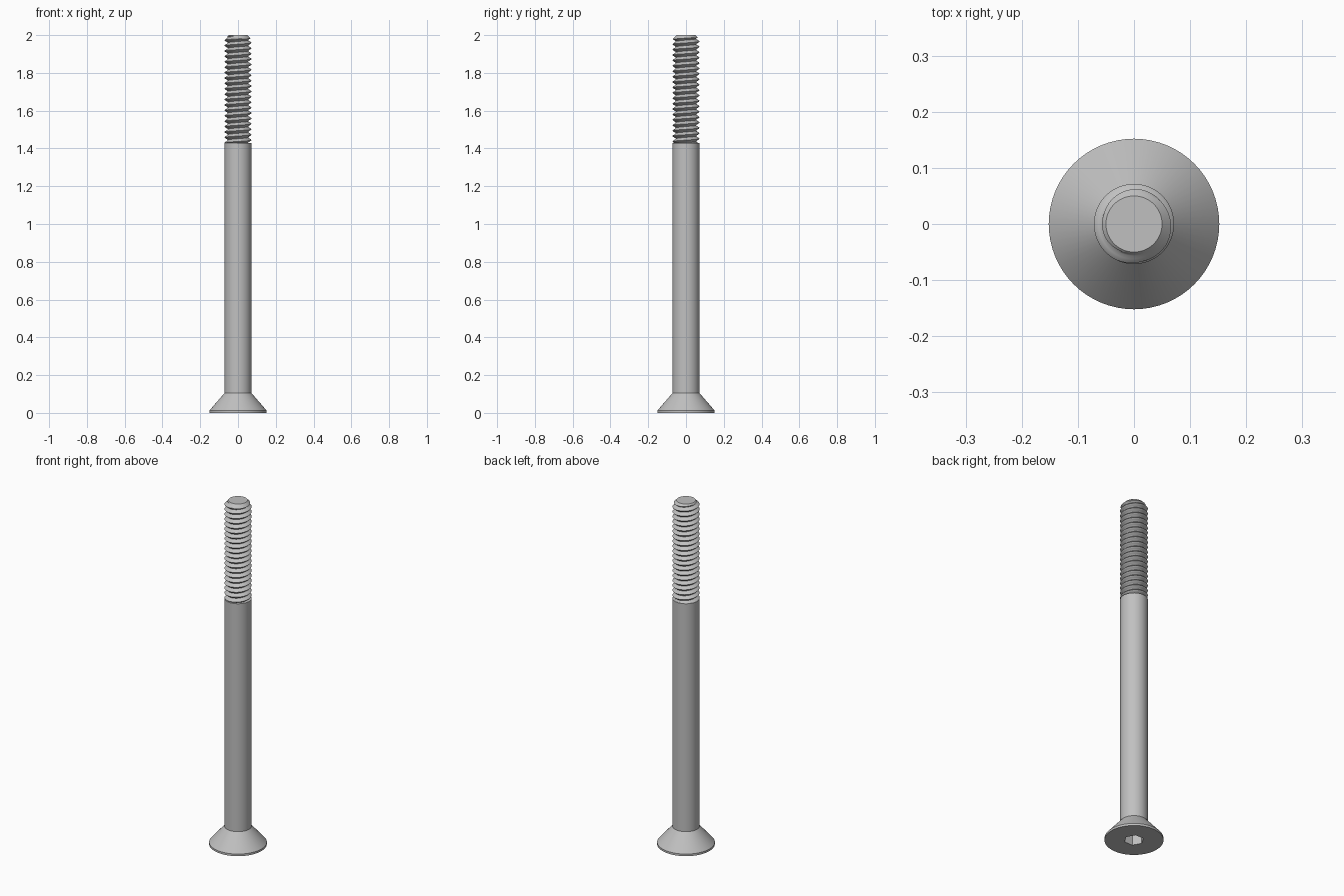
import bpy
import bmesh
from math import sin, cos, pi, tau, radians

cube = bpy.data.objects.get("Cube")
if cube:
    bpy.data.objects.remove(cube, do_unlink=True)

SEGMENTS = 64
SHANK_R = 0.0715
SHANK_TOP = 1.43
TOP = 2.0
PITCH = 0.0286
ROOT_R = 0.054
TIP_R = 0.05

steel = bpy.data.materials.new("grey steel")
steel.use_nodes = True
steel.diffuse_color = (0.53, 0.53, 0.53, 1)
steel.node_tree.nodes["Principled BSDF"].inputs["Base Color"].default_value = (0.53, 0.53, 0.53, 1)


def finish(bm, name):
    bmesh.ops.recalc_face_normals(bm, faces=bm.faces)
    mesh = bpy.data.meshes.new(name)
    bm.to_mesh(mesh)
    bm.free()
    mesh.materials.append(steel)
    obj = bpy.data.objects.new(name, mesh)
    bpy.context.collection.objects.link(obj)
    bpy.ops.object.select_all(action="DESELECT")
    obj.select_set(True)
    bpy.context.view_layer.objects.active = obj
    bpy.ops.object.shade_smooth_by_angle(angle=radians(30))
    return obj


def ring(bm, radius, z, count):
    return [bm.verts.new((radius * cos(tau * i / count), radius * sin(tau * i / count), z))
            for i in range(count)]


def skin(bm, lower, upper):
    n = len(lower)
    for i in range(n):
        j = (i + 1) % n
        bm.faces.new((lower[i], lower[j], upper[j], upper[i]))


def loop_edges(bm, verts):
    return [bm.edges.get((v, verts[(i + 1) % len(verts)])) for i, v in enumerate(verts)]


# Countersunk head and plain shank, turned from one profile
bm = bmesh.new()
profile = [(0.152, 0), (0.152, 0.012), (SHANK_R, 0.105), (SHANK_R, SHANK_TOP)]
rings = [ring(bm, r, z, SEGMENTS) for r, z in profile]
for a, b in zip(rings, rings[1:]):
    skin(bm, a, b)
bm.faces.new(rings[-1])

# Hexagonal drive socket sunk into the head
hex_r = 0.0893 / 2 / cos(pi / 6)
mouth = ring(bm, hex_r, 0, 6)
floor = ring(bm, hex_r, 0.065, 6)
skin(bm, mouth, floor)
bm.faces.new(floor)
bmesh.ops.triangle_fill(bm, use_beauty=True, normal=(0, 0, -1),
                        edges=loop_edges(bm, rings[0]) + loop_edges(bm, mouth))
finish(bm, "head_and_shank")

# Helical thread: V-shaped ridge swept round a core, with a bevelled tip
STEPS = 8
turns = int((TOP - SHANK_TOP) / PITCH) + 4
start = SHANK_TOP - 2 * PITCH


def thread_radius(k, z):
    distance = abs((k % STEPS) - STEPS / 2) / (STEPS / 2)
    ridge = min(1, max(0, (0.875 - distance) / 0.75))
    return min(ROOT_R + (SHANK_R - ROOT_R) * ridge, TIP_R + TOP - z)


bm = bmesh.new()
rows = []
for k in range(turns * STEPS + 1):
    row = []
    for j in range(SEGMENTS):
        z = start + (k / STEPS + j / SEGMENTS) * PITCH
        r = thread_radius(k, z)
        a = tau * j / SEGMENTS
        row.append(bm.verts.new((r * cos(a), r * sin(a), z)))
    rows.append(row)
for k in range(len(rows) - 1):
    for j in range(SEGMENTS):
        if j < SEGMENTS - 1:
            bm.faces.new((rows[k][j], rows[k][j + 1], rows[k + 1][j + 1], rows[k + 1][j]))
        elif k + 1 + STEPS < len(rows):
            bm.faces.new((rows[k][j], rows[k + STEPS][0], rows[k + 1 + STEPS][0], rows[k + 1][j]))

# Trim both ends flat and close them
for z, direction in ((SHANK_TOP, -1), (TOP, 1)):
    bmesh.ops.bisect_plane(bm, geom=bm.verts[:] + bm.edges[:] + bm.faces[:], dist=1e-6,
                           plane_co=(0, 0, z), plane_no=(0, 0, direction), clear_outer=True)
bmesh.ops.holes_fill(bm, edges=[e for e in bm.edges if e.is_boundary], sides=0)
finish(bm, "thread")
